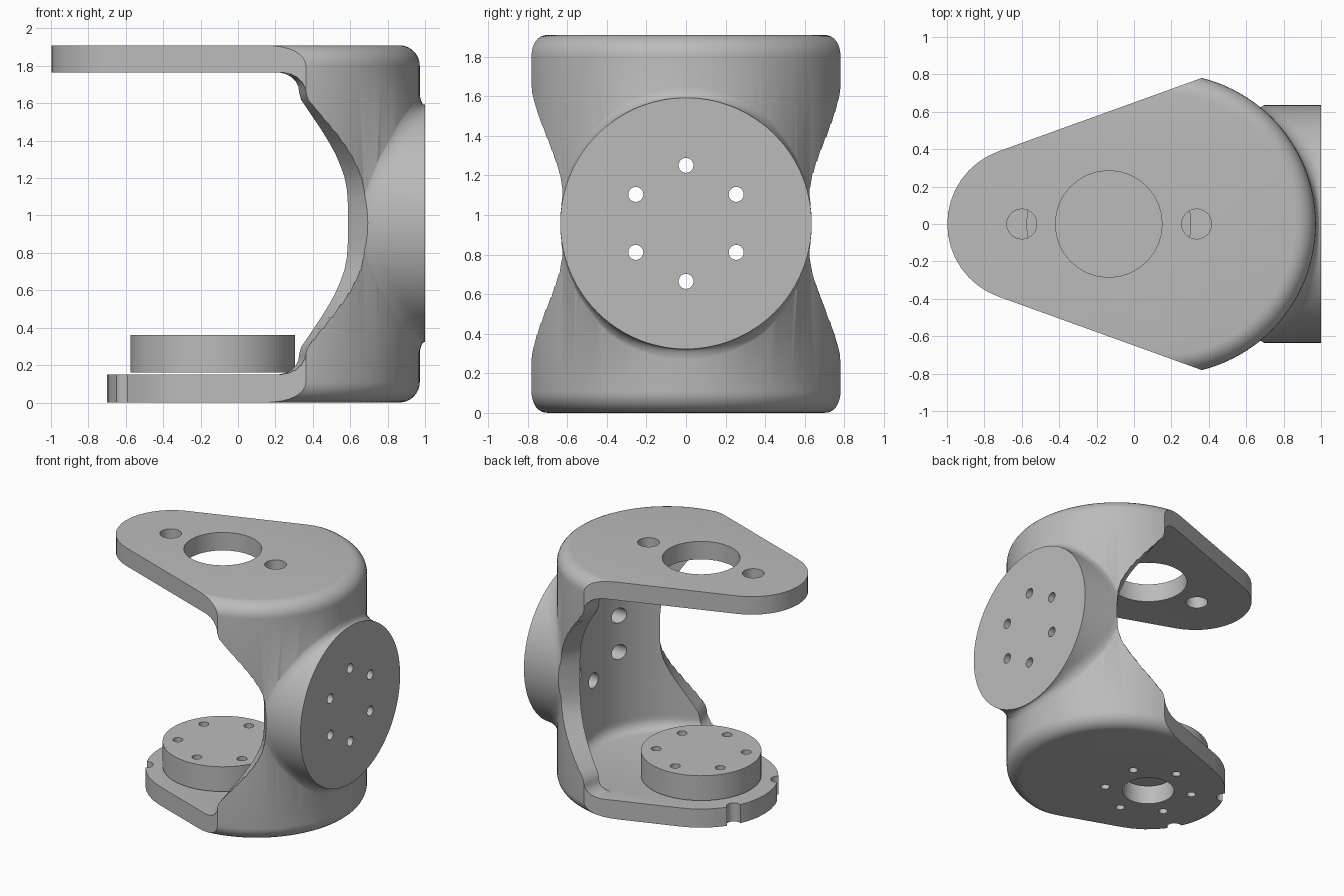
import bpy, bmesh
from math import sin, cos, pi, radians, acos, sqrt

if "Cube" in bpy.data.objects:
    bpy.data.objects.remove(bpy.data.objects["Cube"])

grey = bpy.data.materials.new("satin grey")
grey.use_nodes = True
grey.diffuse_color = (0.5, 0.5, 0.5, 1)
grey.node_tree.nodes["Principled BSDF"].inputs["Base Color"].default_value = (0.5, 0.5, 0.5, 1)

HEIGHT, MID = 1.91, 0.9575
AX, OUTER, INNER = 0.167, 0.805, 0.66    # axis of the curved wall and its radii
SIDE = radians(109.85)                   # direction the flat sides face
SIDE_DIST = 0.668                        # flat side to wall axis
HUB = -0.135                             # axis of the plates' bores


def span(a, b, n):
    return [a + (b - a) * i / (n - 1) for i in range(n)]


def loft(name, groups):
    """One object from groups of rings; every group is a closed, capped solid."""
    bm = bmesh.new()
    for rings in groups:
        rows = [[bm.verts.new(p) for p in ring] for ring in rings]
        n = len(rows[0])
        for a, b in zip(rows, rows[1:]):
            for i in range(n):
                j = (i + 1) % n
                bm.faces.new((a[i], a[j], b[j], b[i]))
        bm.faces.new(rows[0][::-1])
        bm.faces.new(rows[-1])
    bmesh.ops.recalc_face_normals(bm, faces=bm.faces)
    mesh = bpy.data.meshes.new(name)
    bm.to_mesh(mesh)
    bm.free()
    mesh.materials.append(grey)
    obj = bpy.data.objects.new(name, mesh)
    bpy.context.collection.objects.link(obj)
    return obj


def boolean(target, tool, operation):
    mod = target.modifiers.new("cut", 'BOOLEAN')
    mod.object, mod.operation, mod.solver = tool, operation, 'EXACT'
    bpy.context.view_layer.objects.active = target
    bpy.ops.object.modifier_apply(modifier=mod.name)
    bpy.data.objects.remove(tool)


def upright(x, y, r, z0, z1, n=24):
    return [[(x + r * cos(t), y + r * sin(t), z) for t in span(0, 2 * pi, n + 1)[:-1]]
            for z in (z0, z1)]


def ring_of(cx, radius, r, z0, z1, n=16):
    """Six upright bolt holes round an axis."""
    return [upright(cx + radius * cos(pi / 6 + k * pi / 3), radius * sin(pi / 6 + k * pi / 3),
                    r, z0, z1, n) for k in range(6)]


def smooth(obj):
    bpy.ops.object.select_all(action='DESELECT')
    obj.select_set(True)
    bpy.context.view_layer.objects.active = obj
    bpy.ops.object.shade_smooth_by_angle(angle=radians(32))


# Outer body: teardrop outline with a rounded edge on the curved wall only
def outline(z, r, tip_x):
    a = SIDE - acos(SIDE_DIST / r)
    tip_r = SIDE_DIST + (AX - tip_x) * cos(SIDE)
    pts = [(AX + r * cos(t), r * sin(t), z) for t in span(-a, a, 49)]
    pts += [(tip_x + tip_r * cos(t), tip_r * sin(t), z) for t in span(SIDE, 2 * pi - SIDE, 17)]
    return pts


EDGE = 0.11
rounding = [(EDGE * (1 - sin(t)), OUTER - EDGE * (1 - cos(t))) for t in span(pi / 2, 0, 9)]
rings = [outline(z, r, HUB) for z, r in rounding]
rings += [outline(0.9, OUTER, HUB), outline(1.0, OUTER, -0.586)]
rings += [outline(HEIGHT - z, r, -0.586) for z, r in reversed(rounding)]
bracket = loft("bracket", [rings])


# Round side flange, flared where it blends into the wall
def flange_ring(a):
    pts = []
    for p in span(0, 2 * pi, 73)[:-1]:
        f = 0.03 + 0.08 * abs(sin(p))
        r = 0.635 + f * (1 - cos(a))
        wall = [AX + sqrt(max(OUTER ** 2 - (q * cos(p)) ** 2, 0)) for q in (0.635, 0.635 + f)]
        start = min(0.995, wall[0] + f)
        x = start - (start - wall[1] + 0.004) * sin(a)
        pts.append((x, r * cos(p), MID + r * sin(p)))
    return pts


fillet = [flange_ring(a) for a in span(0, pi / 2, 8)]
face = [(1.0, y, z) for x, y, z in fillet[0]]
root = [(0.4, y, z) for x, y, z in fillet[-1]]
boolean(bracket, loft("flange", [[face] + fillet + [root]]), 'UNION')


# Hollow: inner wall plus the waisted opening, mirrored about mid height
def hollow_ring(z, half_angle, r):
    a = radians(half_angle)
    pts = [(AX + r * cos(t), r * sin(t), z) for t in span(-a, a, 41)]
    pts += [(AX + 2.5 * cos(t), 2.5 * sin(t), z) for t in span(a, 2 * pi - a, 11)]
    return pts


waist = [(0, 50.3), (0.1, 50.4), (0.18, 51), (0.25, 52.5), (0.31, 54.8), (0.37, 57.5),
         (0.43, 60.8), (0.5, 65), (0.56, 68.8), (0.62, 72.5), (0.66, 75), (0.7, 76),
         (0.73, 76.3), (0.76, 77.5), (0.785, 79.5), (0.8, 82), (0.8075, 85)]
upper = []
for h, ang in waist:
    u = max(0, (h - 0.7275) / 0.08)
    upper.append((h, ang, INNER - 0.08 * (1 - sqrt(max(0, 1 - u * u)))))
rings = [hollow_ring(MID - h, a, r) for h, a, r in reversed(upper[1:])]
rings += [hollow_ring(MID + h, a, r) for h, a, r in upper]
boolean(bracket, loft("hollow", [rings]), 'DIFFERENCE')

# Upper plate bore and pin holes
holes = [upright(HUB, 0, 0.285, 1.7, 2, 32)]
holes += [upright(x, 0, 0.08, 1.7, 2) for x in (-0.6, 0.335)]
# Lower plate bore, bolt holes and edge notches
holes += [upright(HUB, 0, 0.19, -0.1, 0.2, 32)] + ring_of(HUB, 0.32, 0.033, -0.1, 0.2)
holes += [upright(HUB - 0.565 * cos(pi / 6), s * 0.565 * sin(pi / 6), 0.055, -0.1, 0.2)
          for s in (-1, 1)]
# Flange bolt holes, counterbored from the inside
for k in range(6):
    t = pi / 2 + k * pi / 3
    steps = [(0.5, 0.06), (0.9, 0.06), (0.9, 0.038), (1.1, 0.038)]
    holes.append([[(x, 0.293 * cos(t) + r * cos(p), MID + 0.293 * sin(t) + r * sin(p))
                   for p in span(0, 2 * pi, 21)[:-1]] for x, r in steps])
boolean(bracket, loft("holes", holes), 'DIFFERENCE')
smooth(bracket)

# Separate drive disc just above the lower plate
disc = loft("drive_disc", [upright(HUB, 0, 0.44, 0.16, 0.36, 64)])
boolean(disc, loft("disc_holes", ring_of(HUB, 0.33, 0.037, 0.1, 0.5)), 'DIFFERENCE')
smooth(disc)
